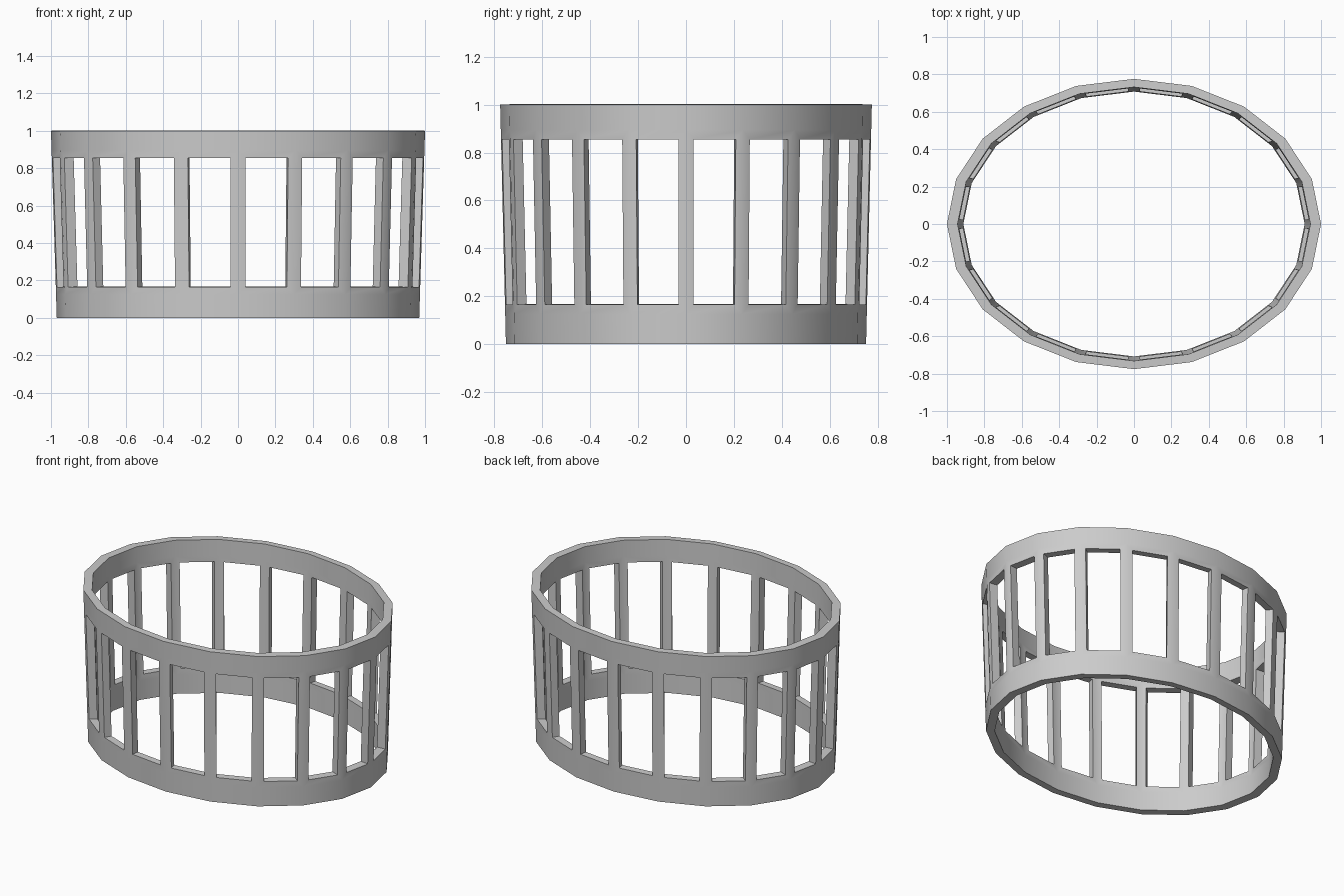
import bpy, bmesh
from math import sin, cos, pi

if "Cube" in bpy.data.objects:
    bpy.data.objects.remove(bpy.data.objects["Cube"])

SIDES = 20
Y_RATIO = 0.776            # the round basket is squashed into an oval
R_BOTTOM, R_TOP = 0.969, 1.0
ROWS = [0.0, 0.125, 0.895, 1.0]

bm = bmesh.new()

# Slightly flared wall: lower band, window row, upper band
rings = []
for z in ROWS:
    r = R_BOTTOM + (R_TOP - R_BOTTOM) * z
    rings.append([bm.verts.new((r * cos(2 * pi * i / SIDES),
                                r * sin(2 * pi * i / SIDES), z))
                  for i in range(SIDES)])

panels = []
for k in range(len(ROWS) - 1):
    for i in range(SIDES):
        j = (i + 1) % SIDES
        f = bm.faces.new((rings[k][i], rings[k][j],
                          rings[k + 1][j], rings[k + 1][i]))
        if k == 1:
            panels.append(f)
bm.normal_update()

# Window openings, leaving upright bars at the corners
bmesh.ops.inset_individual(bm, faces=panels, thickness=0.04,
                           use_even_offset=True)
bmesh.ops.delete(bm, geom=panels, context='FACES')

mesh = bpy.data.meshes.new("slatted_oval_frame")
bm.to_mesh(mesh)
bm.free()
frame = bpy.data.objects.new("slatted_oval_frame", mesh)
bpy.context.collection.objects.link(frame)
frame.scale.y = Y_RATIO

# Wall thickness, inward
solid = frame.modifiers.new("wall_thickness", 'SOLIDIFY')
solid.thickness = 0.056
solid.offset = -1
solid.use_even_offset = True

# Smooth bands with crisp rims
bpy.context.view_layer.objects.active = frame
frame.select_set(True)
bpy.ops.object.modifier_apply(modifier=solid.name)
bpy.ops.object.transform_apply(location=False, rotation=False, scale=True)
bpy.ops.object.shade_smooth_by_angle(angle=pi / 6)
